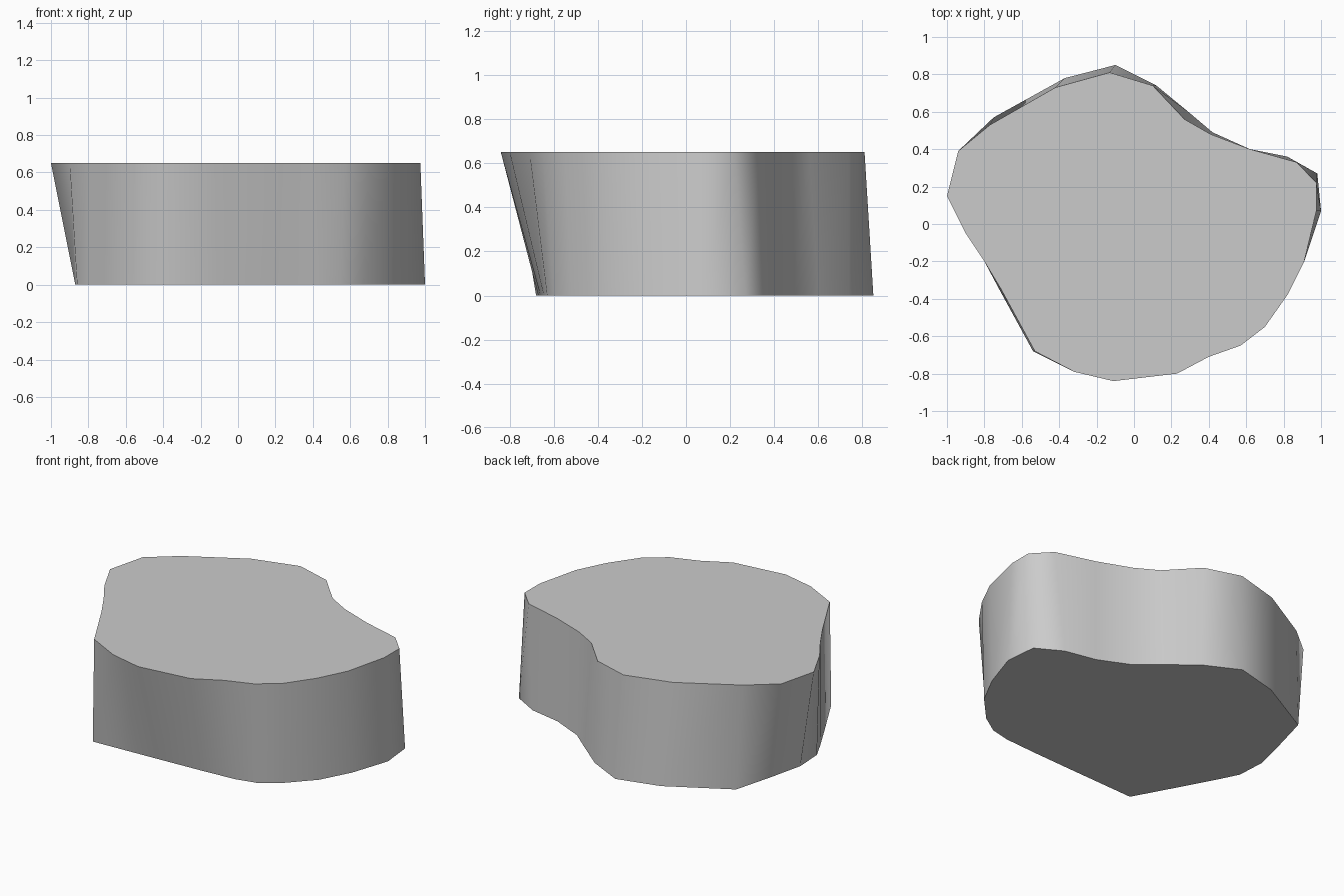
import bpy, bmesh, math

HEIGHT = 0.65

# Matching outline points, clockwise from the left: (top x, top y, bottom x, bottom y)
OUTLINE = [
    (-1.00, 0.15, -0.87, 0.10), (-0.94, 0.39, -0.82, 0.31),
    (-0.77, 0.53, -0.75, 0.57), (-0.42, 0.73, -0.37, 0.78),
    (-0.13, 0.81, -0.10, 0.85), (0.10, 0.74, 0.12, 0.74),
    (0.27, 0.56, 0.29, 0.60), (0.41, 0.48, 0.42, 0.49),
    (0.62, 0.40, 0.62, 0.40), (0.87, 0.33, 0.82, 0.36),
    (0.975, 0.22, 0.98, 0.27), (0.975, 0.07, 1.00, 0.07),
    (0.91, -0.20, 0.92, -0.17), (0.82, -0.38, 0.82, -0.36),
    (0.70, -0.55, 0.67, -0.52), (0.57, -0.65, 0.55, -0.60),
    (0.40, -0.71, 0.42, -0.63), (0.23, -0.80, 0.20, -0.645),
    (-0.11, -0.84, -0.10, -0.66), (-0.32, -0.79, -0.32, -0.67),
    (-0.53, -0.68, -0.54, -0.68), (-0.71, -0.35, -0.72, -0.35),
    (-0.80, -0.20, -0.80, -0.20), (-0.90, -0.05, -0.86, -0.08),
]

# Irregular flat-topped stone: two outlines joined by a ruled wall
bm = bmesh.new()
top = [bm.verts.new((p[0], p[1], HEIGHT)) for p in OUTLINE]
bottom = [bm.verts.new((p[2], p[3], 0)) for p in OUTLINE]
bm.faces.new(top)
bm.faces.new(bottom)
n = len(OUTLINE)
for i in range(n):
    j = (i + 1) % n
    bm.faces.new((top[i], top[j], bottom[j], bottom[i]))
bmesh.ops.recalc_face_normals(bm, faces=bm.faces)

mesh = bpy.data.meshes.new("flat_stone")
bm.to_mesh(mesh)
bm.free()
stone = bpy.data.objects.new("flat_stone", mesh)
bpy.context.collection.objects.link(stone)

# Smooth wall, crisp rims
bpy.context.view_layer.objects.active = stone
stone.select_set(True)
bpy.ops.object.shade_smooth_by_angle(angle=math.radians(50))
